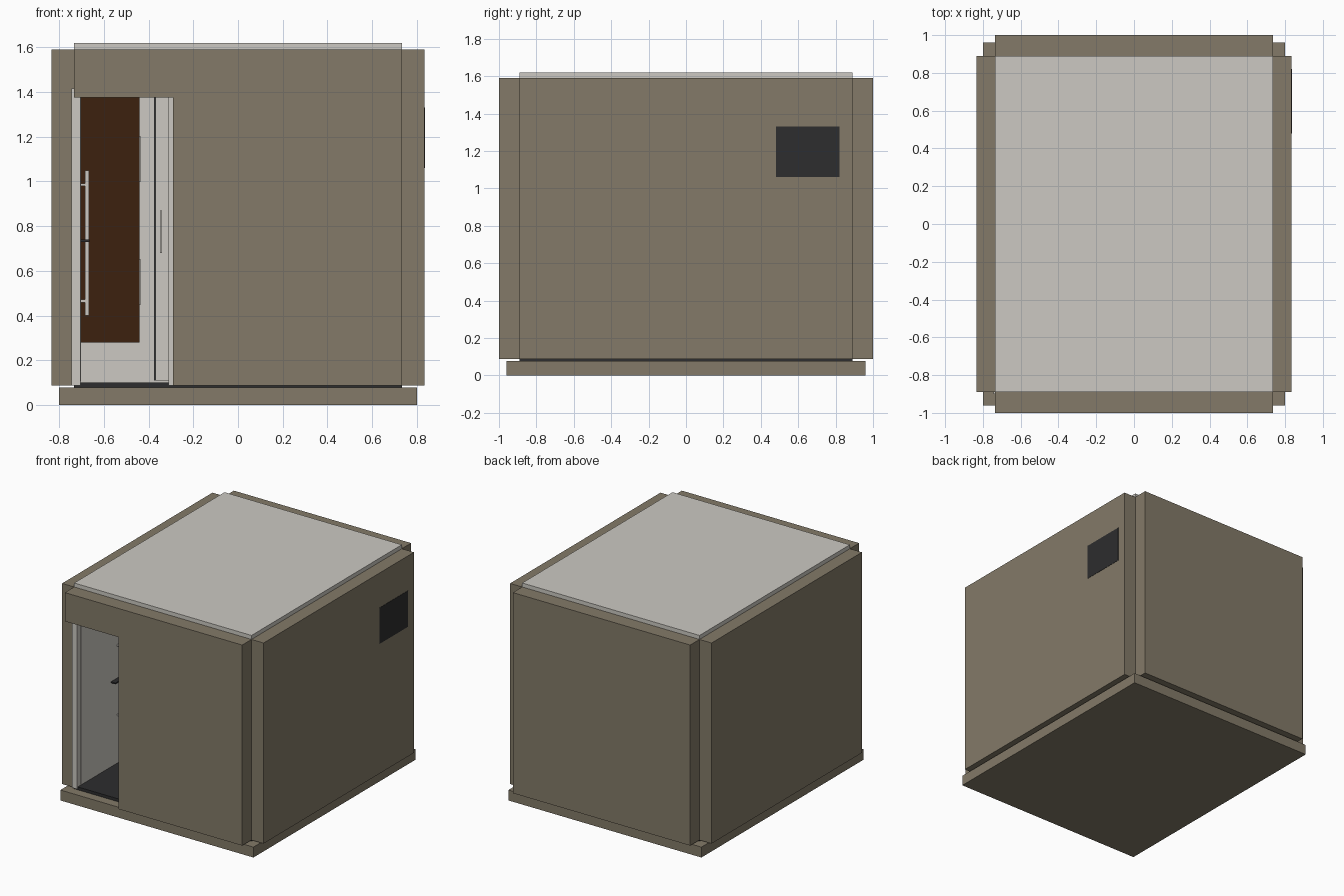
import bpy
import bmesh

cube = bpy.data.objects.get("Cube")
if cube:
    bpy.data.objects.remove(cube, do_unlink=True)


def material(name, rgb):
    """Flat material from an 8-bit display colour, stored as linear."""
    linear = [((c / 255 + 0.055) / 1.055) ** 2.4 for c in rgb] + [1]
    mat = bpy.data.materials.new(name)
    mat.use_nodes = True
    mat.diffuse_color = linear
    bsdf = mat.node_tree.nodes["Principled BSDF"]
    bsdf.inputs["Base Color"].default_value = linear
    bsdf.inputs["Roughness"].default_value = 0.8
    return mat


taupe = material("taupe cladding", (131, 122, 104))
white = material("warm white", (204, 201, 194))
dark = material("charcoal", (45, 45, 46))
wood = material("dark wood", (60, 33, 14))


def add_mesh(name, bm, mat):
    bmesh.ops.recalc_face_normals(bm, faces=bm.faces)
    mesh = bpy.data.meshes.new(name)
    bm.to_mesh(mesh)
    bm.free()
    mesh.materials.append(mat)
    obj = bpy.data.objects.new(name, mesh)
    bpy.context.collection.objects.link(obj)
    return obj


def box(name, mat, x, y, z):
    """Box from its (low, high) range on each axis."""
    bm = bmesh.new()
    bmesh.ops.create_cube(bm, size=1)
    for v in bm.verts:
        v.co = [r[0] if c < 0 else r[1] for r, c in zip((x, y, z), v.co)]
    return add_mesh(name, bm, mat)


def panel(name, mat, outline, y):
    """Upright panel: an x-z outline extruded through a y range."""
    bm = bmesh.new()
    face = bm.faces.new([bm.verts.new((px, y[0], pz)) for px, pz in outline])
    new = bmesh.ops.extrude_face_region(bm, geom=[face])["geom"]
    moved = [g for g in new if isinstance(g, bmesh.types.BMVert)]
    bmesh.ops.translate(bm, verts=moved, vec=(0, y[1] - y[0], 0))
    return add_mesh(name, bm, mat)


HX, HY = 0.735, 0.89           # outer edge of the inner shell
OX, OY = 0.835, 1.0            # outer edge of the cladding
LOW, HIGH = 0.087, 1.59        # cladding bottom and top
DOOR_X, DOOR_Z = -0.29, 1.375  # right side and head of the doorway
LINER = 0.03


def doorway_outline(top):
    return [(-HX, top), (HX, top), (HX, LOW), (DOOR_X, LOW),
            (DOOR_X, DOOR_Z), (-HX, DOOR_Z)]


# Base, floor and roof
box("base_plinth", taupe, (-0.8, 0.8), (-0.96, 0.96), (0, 0.078))
box("floor", dark, (-HX, HX), (-HY, HY), (0.078, 0.1))
box("roof", white, (-HX, HX), (-HY, HY), (1.56, 1.62))

# Outer cladding and inner lining
panel("front_cladding", taupe, doorway_outline(HIGH), (-OY, -HY))
panel("front_lining", white, doorway_outline(1.56), (-HY, -HY + LINER))
box("back_cladding", taupe, (-HX, HX), (HY, OY), (LOW, HIGH))
box("back_lining", white, (-HX, HX), (HY - LINER, HY), (0.1, 1.56))
for side, s in (("left", 1), ("right", -1)):
    box(side + "_cladding", taupe, sorted((s * HX, s * OX)), (-HY, HY), (LOW, HIGH))
    box(side + "_lining", white, sorted((s * (HX - LINER), s * HX)),
        (-HY, HY), (0.1, 1.56))

# Vent on the side wall
box("side_vent", dark, (OX - 0.002, OX + 0.002), (0.48, 0.82), (1.06, 1.33))

# Door frame
FRAME_Y = (-0.9, -0.855)
box("door_jamb_hinge", white, (-0.745, -0.705), FRAME_Y, (LOW, 1.415))
box("door_jamb_latch", white, (-0.31, -0.27), FRAME_Y, (LOW, 1.415))
box("door_head", white, (-0.705, -0.31), FRAME_Y, (DOOR_Z, 1.415))

# Door leaf folded back against the side wall, with pull bar and lever
box("door_leaf", white, (-0.72, -0.702), (-0.855, -0.38), (0.105, 1.4))
box("door_pull_bar", white, (-0.685, -0.667), (-0.43, -0.412), (0.4, 1.05))
for name, z in (("upper", 0.985), ("lower", 0.465)):
    box(name + "_pull_bracket", white, (-0.705, -0.675), (-0.43, -0.412),
        (z - 0.006, z + 0.006))
box("door_lever", dark, (-0.705, -0.665), (-0.5, -0.42), (0.73, 0.74))

# Wall cabinet with side handles
box("wall_cabinet", wood, (-0.705, -0.44), (0.25, 0.86), (0.28, 1.45))
for name, z in (("lower", 0.45), ("upper", 1.0)):
    box(name + "_cabinet_handle", white, (-0.44, -0.433), (0.54, 0.56), (z, z + 0.2))

# Closet door on the back wall
box("closet_door", white, (-0.37, 0.1), (0.845, 0.86), (0.11, 1.45))
box("closet_door_edge", dark, (-0.376, -0.37), (0.855, 0.86), (0.11, 1.45))
box("closet_handle", white, (-0.35, -0.34), (0.82, 0.83), (0.68, 0.87))
for name, z in (("lower", 0.69), ("upper", 0.85)):
    box(name + "_closet_handle_post", white, (-0.35, -0.34), (0.83, 0.845), (z, z + 0.01))
